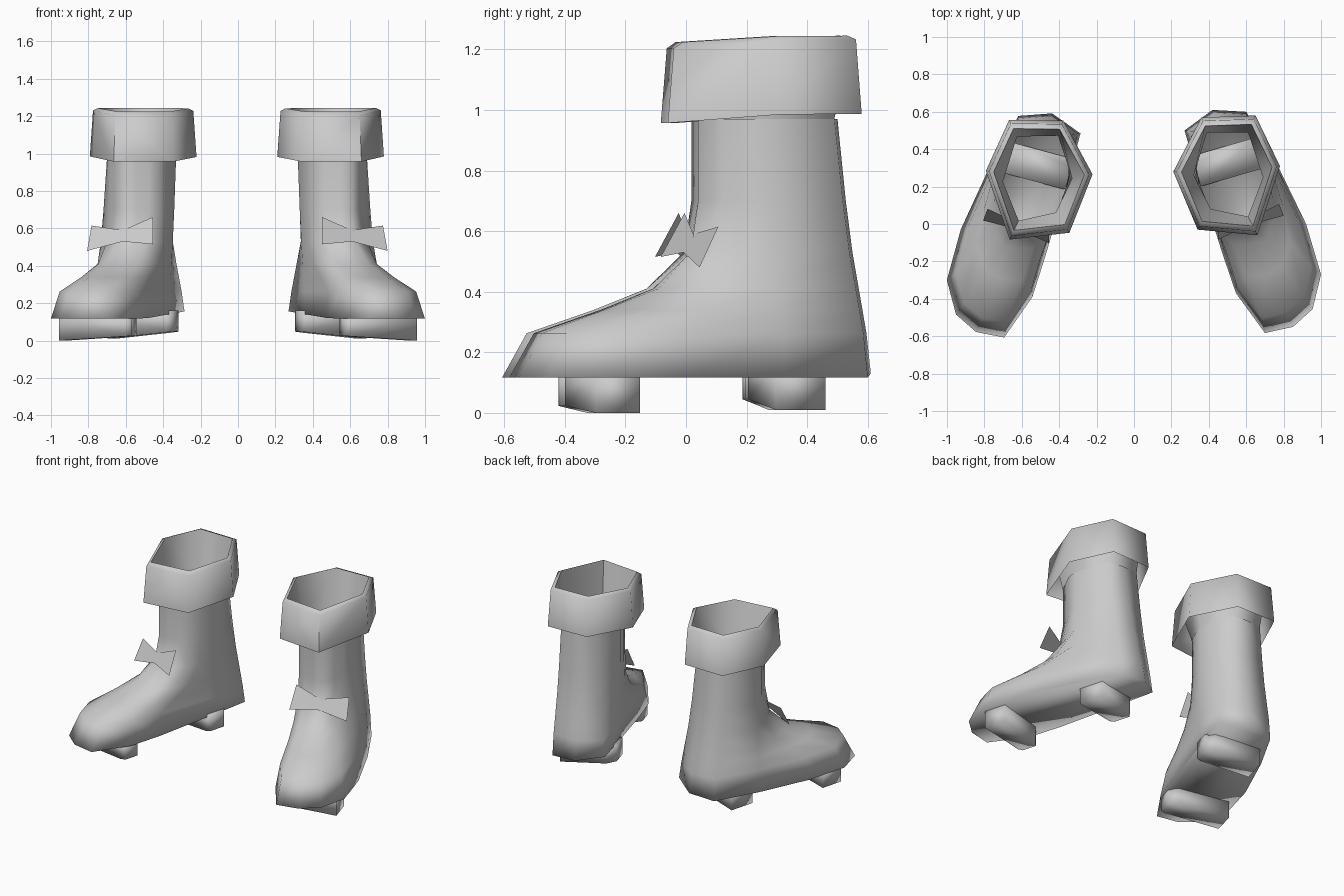
import bpy, bmesh
from math import radians
from mathutils import Vector, Matrix

cube = bpy.data.objects.get("Cube")
if cube:
    bpy.data.objects.remove(cube)

grey = bpy.data.materials.new("plain_grey")
grey.use_nodes = True
colour = (0.6, 0.6, 0.6, 1)
grey.diffuse_color = colour
grey.node_tree.nodes["Principled BSDF"].inputs["Base Color"].default_value = colour

# Placement of each boot: the right one is mirrored and turned a touch
left_place = Matrix.Identity(4)
pivot = Vector((0.4, -0.3, 0))
turn = Matrix.Translation(pivot) @ Matrix.Rotation(-0.02, 4, 'Z') @ Matrix.Translation(-pivot)
right_place = Matrix.Scale(-1, 4, (1, 0, 0)) @ Matrix.Translation((0, -0.018, 0)) @ turn


def make(name, bm, place, angle):
    """Turn a bmesh into a smooth-shaded object with outward normals."""
    bm.transform(place)
    bmesh.ops.recalc_face_normals(bm, faces=bm.faces)
    mesh = bpy.data.meshes.new(name)
    bm.to_mesh(mesh)
    bm.free()
    mesh.materials.append(grey)
    obj = bpy.data.objects.new(name, mesh)
    bpy.context.collection.objects.link(obj)
    bpy.ops.object.select_all(action='DESELECT')
    obj.select_set(True)
    bpy.context.view_layer.objects.active = obj
    bpy.ops.object.shade_smooth_by_angle(angle=radians(angle))


def loft(rings, cap_start=False, cap_end=False):
    """Skin equal-length closed rings of points."""
    bm = bmesh.new()
    loops = [[bm.verts.new(p) for p in ring] for ring in rings]
    for a, b in zip(loops, loops[1:]):
        n = len(a)
        for i in range(n):
            j = (i + 1) % n
            bm.faces.new((a[i], a[j], b[j], b[i]))
    if cap_start:
        bm.faces.new(loops[0][::-1])
    if cap_end:
        bm.faces.new(loops[-1])
    return bm


# Plan outlines, heel first, running by the inner side to the toe and back
sole = [(.6, .6), (.42, .61), (.27, .5), (.36, .2), (.47, -.15), (.545, -.37),
        (.7, -.583), (.85, -.55), (.955, -.455), (1, -.27), (.92, 0), (.76, .33)]
shaft = [(.61, .49), (.5, .5), (.39, .49), (.32, .26), (.37, .15), (.41, .08),
         (.47, .06), (.54, .05), (.61, .04), (.65, .12), (.68, .18), (.69, .25)]
# Height, heel blend, toe blend, toe rounding
levels = [(.117, 0, 0, 0), (.263, .13, .09, .07), (.34, .25, .46, .06),
          (.41, .36, .74, .02), (.53, .55, .95, 0), (.7, .75, 1, 0),
          (.97, 1, 1, 0)]
toe_centre = Vector((.73, -.2))


def body_ring(z, heel, toe, rounding):
    ring = []
    for i, (a, b) in enumerate(zip(sole, shaft)):
        front = 4 <= i <= 10
        p = Vector(a).lerp(Vector(b), toe if front else heel)
        if front:
            p = p.lerp(toe_centre, rounding)
        lift = .17 * max(0, .5 - p.x) if heel == 0 else 0
        ring.append((p.x, p.y, z + lift))
    return ring


# Cuff plan corners and centre
cuff = [(.65, .58), (.36, .57), (.21, .28), (.34, -.03), (.66, -.06), (.78, .31)]
opening = [shaft[i] for i in (0, 2, 3, 5, 8, 11)]
cuff_centre = Vector((.5, .265))


def cuff_rings():
    """Outer wall, raised rim, then a funnel down into the shaft."""
    low, top, rim, inner = [], [], [], []
    for c, o in zip(cuff, opening):
        p = Vector(c)
        q = cuff_centre.lerp(p, .94)
        r = cuff_centre.lerp(p, .85)
        rise = .03 * min(1, max(0, p.y * 3))
        low.append((p.x, p.y, .957 + rise))
        top.append((q.x, q.y, 1.203 + rise))
        rim.append((r.x, r.y, 1.224 + rise * .7))
        inner.append((o[0], o[1], .97))
    return [low, top, rim, inner]


def cleat(centre, length, width, inner_z, outer_z, top_z):
    """Bar across the sole with its inner end chamfered."""
    u, v = Vector((.96, .28)), Vector((-.28, .96))
    plan = [(.5, -.5), (.5, .5), (-.35, .5), (-.5, .25), (-.5, -.4), (-.42, -.5)]
    bottom, top = [], []
    for s, t in plan:
        p = Vector(centre) + u * s * length + v * t * width
        bottom.append((p.x, p.y, inner_z + (outer_z - inner_z) * (s + .5)))
        top.append((p.x, p.y, top_z))
    return loft([bottom, top], True, True)


def bow():
    """Flat two-winged sheet leaning along the instep."""
    bm = bmesh.new()
    outline = [(.45, .515), (.45, .66), (.61, .59), (.61, .53), (.775, .615), (.8, .48)]
    v = [bm.verts.new((x, .42 * (x - .45) + .54 * (z - .66) - .005, z)) for x, z in outline]
    bm.faces.new((v[0], v[3], v[2], v[1]))
    bm.faces.new((v[3], v[5], v[4], v[2]))
    return bm


for side, place in (("left", left_place), ("right", right_place)):
    make(side + "_boot_body", loft([body_ring(*l) for l in levels], cap_start=True), place, 120)
    make(side + "_cuff", loft(cuff_rings()), place, 75)
    make(side + "_toe_cleat", cleat((.745, -.28), .4, .15, .025, 0, .135), place, 120)
    make(side + "_heel_cleat", cleat((.49, .328), .36, .17, .048, .01, .16), place, 120)
    make(side + "_bow", bow(), place, 30)
